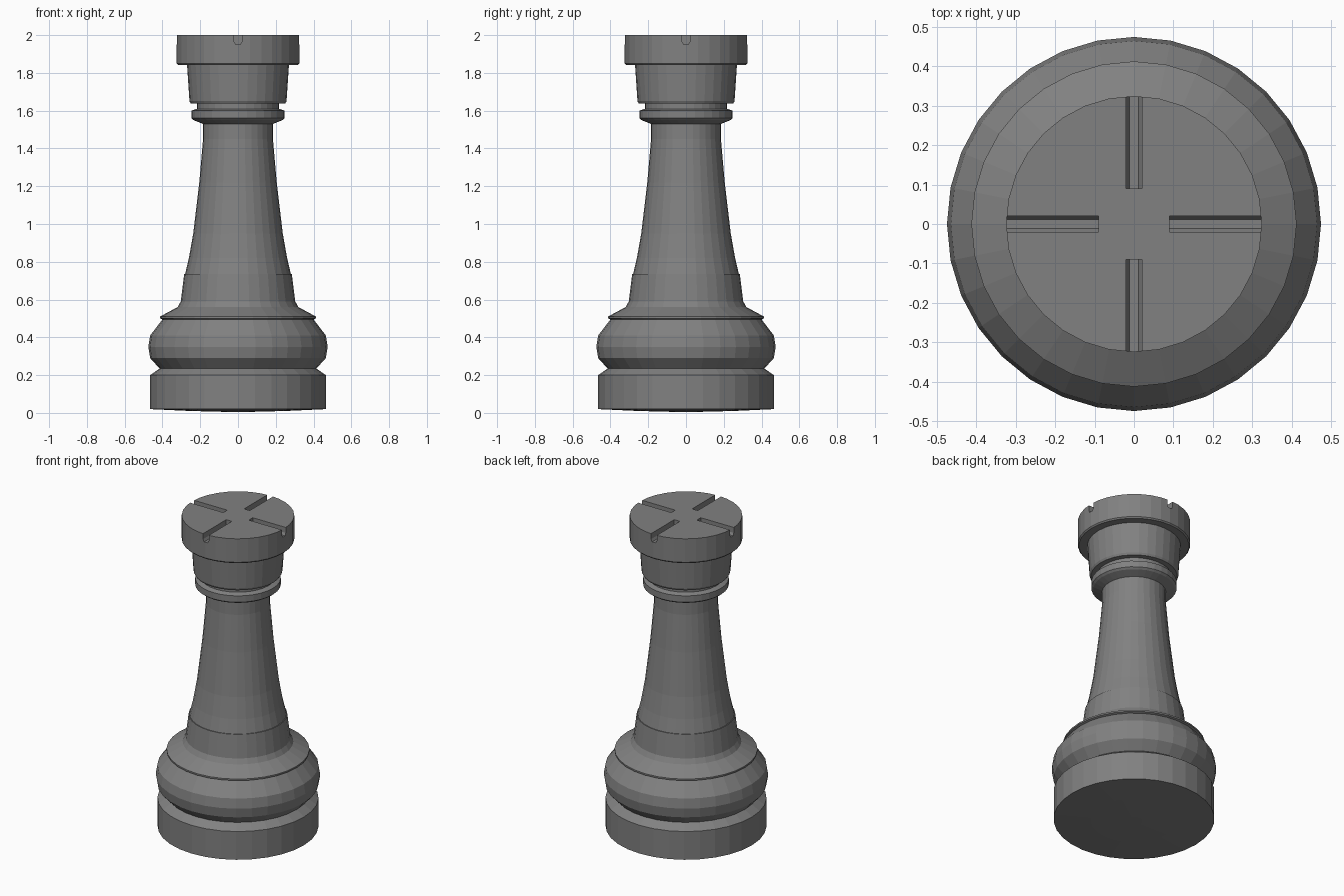
import bpy
import bmesh
import math
from mathutils import Matrix

cube = bpy.data.objects.get("Cube")
if cube:
    bpy.data.objects.remove(cube, do_unlink=True)

SIDES = 32

grey = bpy.data.materials.new("stone grey")
grey.use_nodes = True
colour = (0.22, 0.22, 0.22, 1)
grey.diffuse_color = colour
grey.node_tree.nodes["Principled BSDF"].inputs["Base Color"].default_value = colour


def add_object(name, bm):
    mesh = bpy.data.meshes.new(name)
    bmesh.ops.recalc_face_normals(bm, faces=bm.faces)
    bm.to_mesh(mesh)
    bm.free()
    mesh.materials.append(grey)
    obj = bpy.data.objects.new(name, mesh)
    bpy.context.collection.objects.link(obj)
    return obj


def turned(name, profile):
    """Closed solid of revolution from (radius, height) rings."""
    bm = bmesh.new()
    rings = []
    for r, z in profile:
        rings.append([bm.verts.new((r * math.sin(math.tau * i / SIDES),
                                    r * math.cos(math.tau * i / SIDES), z))
                      for i in range(SIDES)])
    for low, high in zip(rings, rings[1:]):
        for i in range(SIDES):
            j = (i + 1) % SIDES
            bm.faces.new((low[i], low[j], high[j], high[i]))
    bm.faces.new(rings[0])
    bm.faces.new(rings[-1])
    return add_object(name, bm)


# Plinth with a very slightly domed underside
turned("base_plinth", [(0.05, 0.005), (0.25, 0.01), (0.465, 0.02), (0.465, 0.2), (0.415, 0.235)])

# Rounded cushion above the groove
turned("base_cushion", [(0.415, 0.235), (0.465, 0.29), (0.475, 0.35), (0.465, 0.41),
                        (0.4, 0.495), (0.413, 0.5), (0.413, 0.51), (0.32, 0.56)])

# Flared foot and tapering shaft
turned("shaft_foot", [(0.32, 0.56), (0.303, 0.59), (0.285, 0.735)])
turned("shaft", [(0.28, 0.735), (0.26, 0.82), (0.237, 0.95), (0.205, 1.22),
                 (0.185, 1.45), (0.185, 1.54)])

# Collar and neck
turned("collar", [(0.185, 1.53), (0.235, 1.55), (0.247, 1.56), (0.247, 1.6), (0.218, 1.61)])
turned("neck", [(0.218, 1.61), (0.218, 1.64)])
turned("head_drum", [(0.25, 1.637), (0.257, 1.65), (0.27, 1.845)])

# Crown with four radial slots
crown = turned("crown", [(0.318, 1.842), (0.325, 1.85), (0.325, 2.0)])
bm = bmesh.new()
for k in range(4):
    # U-shaped slot section swept outward from near the centre
    section = [(-0.02, 2.1), (-0.02, 1.965), (-0.012, 1.95),
               (0.012, 1.95), (0.02, 1.965), (0.02, 2.1)]
    spin = Matrix.Rotation(k * math.pi / 2, 4, "Z")
    face = bm.faces.new([bm.verts.new(spin @ Matrix.Translation((0.09, y, z)).to_translation())
                         for y, z in section])
    grown = bmesh.ops.extrude_face_region(bm, geom=[face], use_keep_orig=True)
    moved = [g for g in grown["geom"] if isinstance(g, bmesh.types.BMVert)]
    bmesh.ops.translate(bm, verts=moved, vec=spin.to_3x3().col[0] * 0.4)
cutter = add_object("slot_cutter", bm)
cutter.hide_render = True

cut = crown.modifiers.new("slots", "BOOLEAN")
cut.operation = "DIFFERENCE"
cut.solver = "EXACT"
cut.object = cutter
bpy.context.view_layer.objects.active = crown
bpy.ops.object.modifier_apply(modifier=cut.name)
bpy.data.objects.remove(cutter, do_unlink=True)
